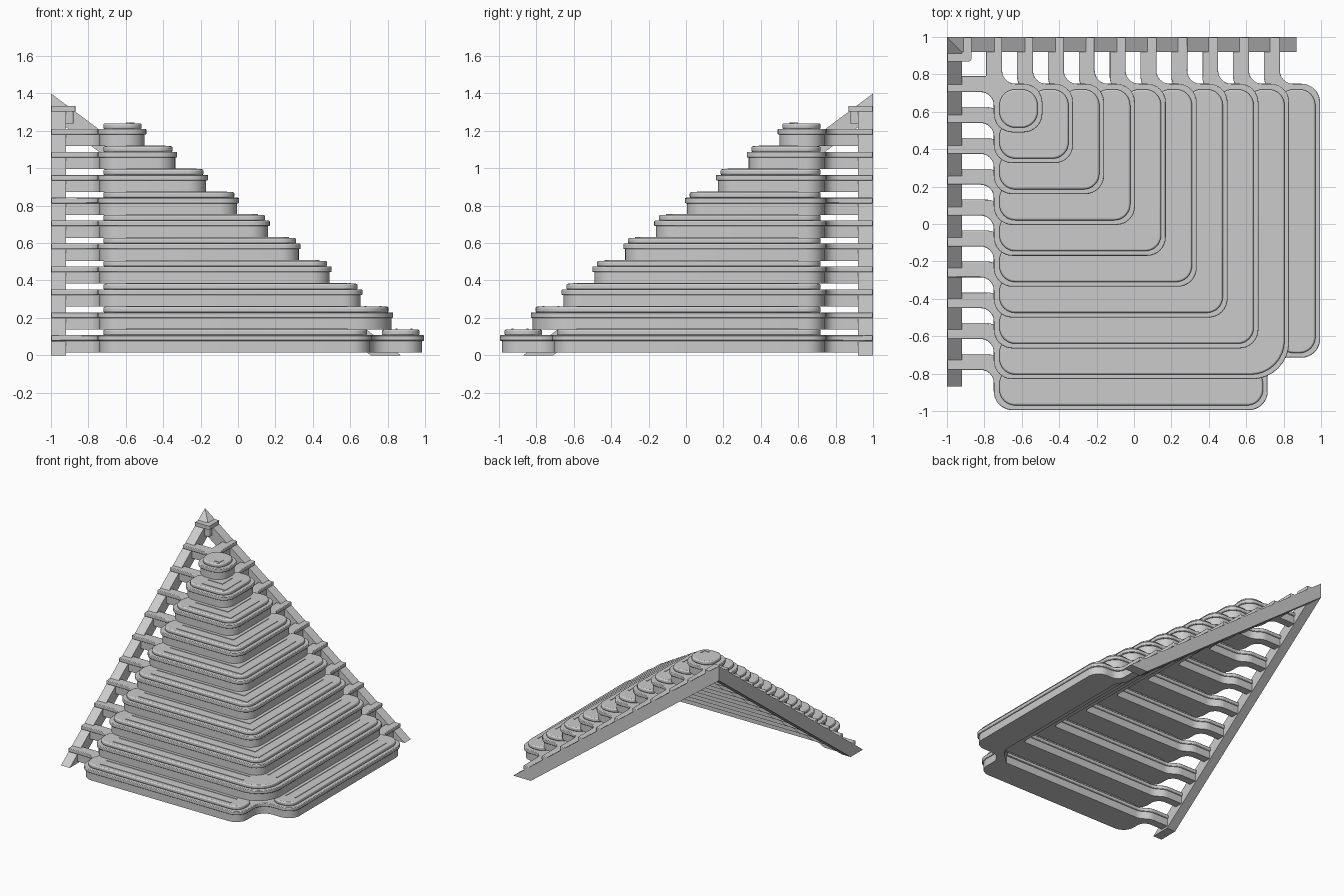
import bpy, bmesh, math
from mathutils import Vector

if "Cube" in bpy.data.objects:
    bpy.data.objects.remove(bpy.data.objects["Cube"])

LEVELS = 10
STEP, DROP = 0.165, 0.1225


def fillet(pts, n=8):
    """Round polygon corners: pts are (x, y, radius)."""
    out = []
    for i, (x, y, r) in enumerate(pts):
        p = Vector((x, y))
        a = Vector(pts[i - 1][:2]) - p
        b = Vector(pts[(i + 1) % len(pts)][:2]) - p
        half = a.angle(b) / 2
        if r <= 0 or half > 1.56:
            out.append(p)
            continue
        t = min(r / math.tan(half), 0.48 * a.length, 0.48 * b.length)
        p0, p2, w = p + a.normalized() * t, p + b.normalized() * t, math.sin(half)
        for j in range(n + 1):
            s = j / n
            c0, c1, c2 = (1 - s) ** 2, 2 * s * (1 - s) * w, s * s
            out.append((p0 * c0 + p * c1 + p2 * c2) / (c0 + c1 + c2))
    return out


def swap(pts):
    """Reflect across the diagonal, keeping a continuous outline."""
    return [(-y, -x, r) for x, y, r in reversed(pts)]


def finish(name, bm, bevel=0):
    bmesh.ops.recalc_face_normals(bm, faces=bm.faces)
    me = bpy.data.meshes.new(name)
    bm.to_mesh(me)
    bm.free()
    ob = bpy.data.objects.new(name, me)
    bpy.context.collection.objects.link(ob)
    if bevel:
        m = ob.modifiers.new("bevel", 'BEVEL')
        m.width, m.segments, m.limit_method = bevel, 2, 'ANGLE'
        m.angle_limit = math.radians(50)
    bpy.ops.object.select_all(action='DESELECT')
    ob.select_set(True)
    bpy.context.view_layer.objects.active = ob
    bpy.ops.object.shade_smooth_by_angle(angle=math.radians(35))
    return ob


def slab(name, pts, z0, z1, bevel=0):
    bm = bmesh.new()
    f = bm.faces.new([bm.verts.new((p.x, p.y, z0)) for p in fillet(pts)])
    g = bmesh.ops.extrude_face_region(bm, geom=[f])
    bmesh.ops.translate(bm, vec=(0, 0, z1 - z0),
                        verts=[v for v in g["geom"] if isinstance(v, bmesh.types.BMVert)])
    return finish(name, bm, bevel)


def step_outline(k, d):
    """L-shaped step with a curved neck at each end, inset by d."""
    ref = -0.49 + STEP * k
    o, e = ref - d, -0.75 + d
    n1, n2 = -(ref - 0.215) + d, -(ref - 0.30) - d
    inner = ref - 0.25 + d
    half = [(e, -o, 0.1), (e, n1, 0.07), (-0.998, n1, 0), (-0.998, n2, 0)]
    if k > 0:
        half += [(-0.76, n2, 0.1), (-0.68, -inner, 0.1)]
        mid = (inner, -inner, 0.02)
    else:
        mid = (-n2, n2, 0)
    if k == LEVELS - 1:      # lowest step has a notched corner
        c = 0.715 - d
        half = [(c, -o, 0.1)] + half + [(0.62, -inner, 0)]
        corner, mid = (c, -c, 0.1), (0.69, -0.69, 0)
    else:
        corner = (o, -o, 0.2 if k == LEVELS - 2 else 0.1)
    return [corner] + half + [mid] + swap(half)


def bar(bm, x0, x1, y0, y1, z0, z1):
    g = bmesh.ops.create_cube(bm, size=1)
    for v in g["verts"]:
        v.co = ((x0 + x1) / 2 + v.co.x * (x1 - x0),
                (y0 + y1) / 2 + v.co.y * (y1 - y0),
                (z0 + z1) / 2 + v.co.z * (z1 - z0))


# steps: body, rim, raised pad
ridges = bmesh.new()
for k in range(LEVELS):
    z = 1.118 - DROP * k
    slab(f"step_body_{k}", step_outline(k, 0.01), z, z + 0.064)
    slab(f"step_rim_{k}", step_outline(k, 0), z + 0.062, z + 0.092, 0.005)

    O, e, r = -0.49 + STEP * k - 0.025, -0.72, 0.085
    I = O - 0.2
    if k == 0:
        pads = [[(O, -O, r), (e, -O, r), (e, -e, r), (O, -e, r)]]
    elif k == LEVELS - 1:
        a = [(0.69, -O, r), (e, -O, r), (e, -I, r), (0.69, -I, r)]
        pads = [a, swap(a)]
    else:
        half = [(e, -O, r), (e, -I, r)]
        pads = [[(O, -O, 0.18 if k == LEVELS - 2 else r)] + half
                + [(I, -I, 0.02)] + swap(half)]
    for i, p in enumerate(pads):
        slab(f"step_pad_{k}_{i}", p, z + 0.09, z + DROP, 0.009)

    # fine tread ridges following each step
    zt = z + DROP
    for off in (0.068, 0.148):
        c = -0.49 + STEP * k - off
        end = min(c, 0.58)
        if end < -0.58:
            continue
        w = 0.005
        bar(ridges, -0.6, end + w, -c - w, -c + w, zt - 0.004, zt + 0.004)
        bar(ridges, c - w, c + w, -end - w, 0.6, zt - 0.004, zt + 0.004)
finish("tread_ridges", ridges)

# small bracket joining the rails near the apex
for name, d, z0, z1 in (("apex_bracket_body", 0.01, 1.24, 1.305),
                        ("apex_bracket_rim", 0, 1.303, 1.334)):
    half = [(-0.998, 0.87 + d, 0), (-0.998, 0.955 - d, 0)]
    slab(name, [(-0.87 - d, 0.87 + d, 0.01)] + half
         + [(-0.955 + d, 0.955 - d, 0)] + swap(half), z0, z1)

# two sloping rails, mitred at the apex
SL = 1.4 / 1.87
for name, flip in (("back_rail", False), ("left_rail", True)):
    bm = bmesh.new()
    rings = []
    for y in (0.92, 1.0):
        top, low = 1.4 - SL * (1 - y), 1.28 - SL * (1 - y)
        prof = [(-y, top), (0.87, 0), (0.71, 0), (-y, low)]
        rings.append([bm.verts.new((-y, -x, z) if flip else (x, y, z)) for x, z in prof])
    a, b = rings
    bm.faces.new(a)
    bm.faces.new(b)
    for i in range(4):
        j = (i + 1) % 4
        bm.faces.new((a[i], a[j], b[j], b[i]))
    finish(name, bm)
